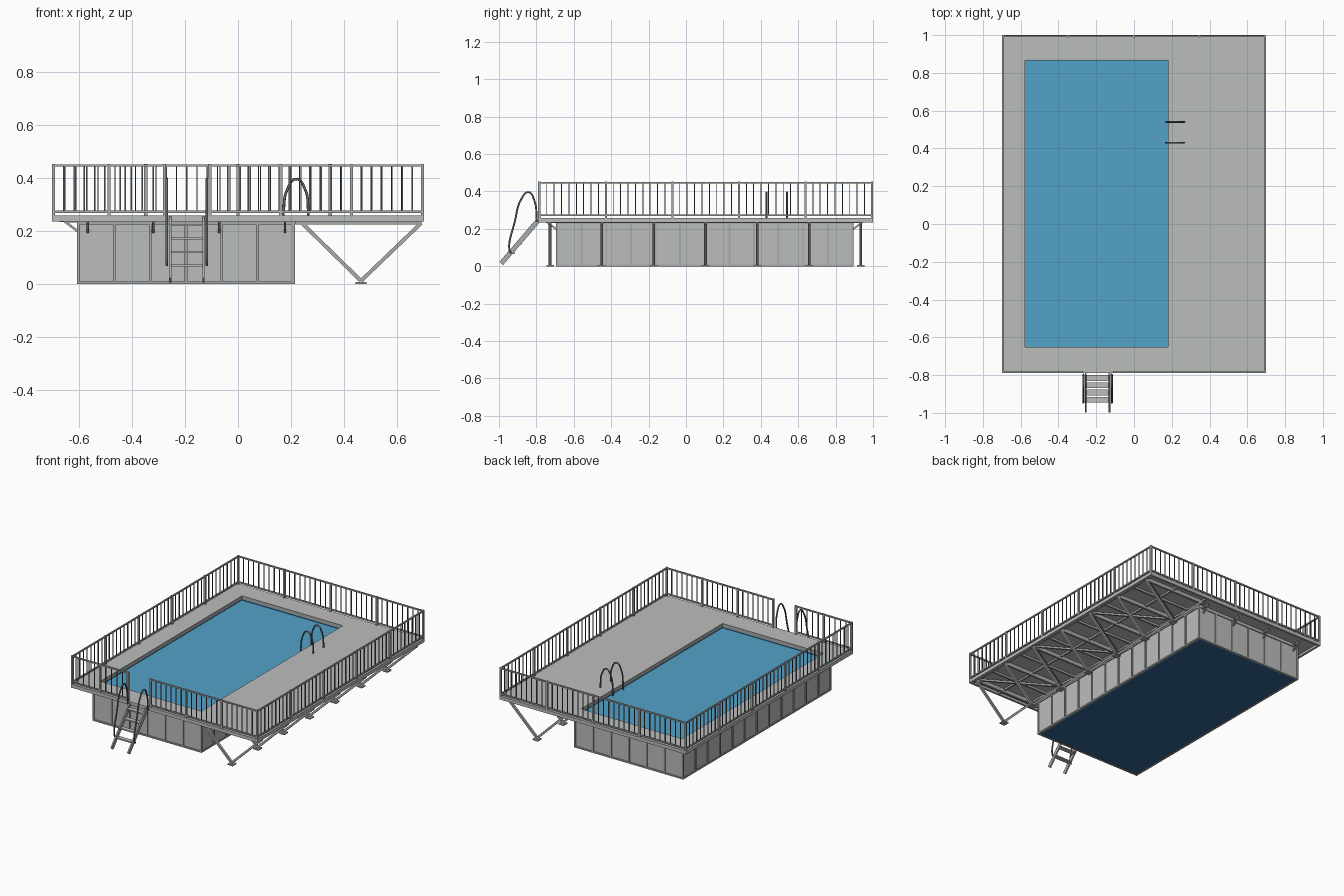
import bpy, bmesh
from mathutils import Vector, Matrix

if "Cube" in bpy.data.objects:
    bpy.data.objects.remove(bpy.data.objects["Cube"])


def material(name, r, g, b):
    m = bpy.data.materials.new(name)
    m.use_nodes = True
    m.diffuse_color = (r, g, b, 1)
    m.node_tree.nodes["Principled BSDF"].inputs["Base Color"].default_value = (r, g, b, 1)
    return m


GREY = material("pale grey panel", 0.5, 0.51, 0.5)
STEEL = material("steel grey", 0.4, 0.41, 0.41)
DARK = material("dark steel", 0.13, 0.14, 0.15)
WATER = material("water blue", 0.085, 0.36, 0.58)
LINER = material("liner blue", 0.03, 0.13, 0.29)


class Part:
    """Collects boxes and beams into one named object."""

    def __init__(self, name, mat):
        self.name, self.mat, self.bm = name, mat, bmesh.new()

    def box(self, x0, x1, y0, y1, z0, z1):
        size = Matrix.Diagonal((x1 - x0, y1 - y0, z1 - z0, 1))
        mid = Vector((x0 + x1, y0 + y1, z0 + z1)) / 2
        bmesh.ops.create_cube(self.bm, size=1, matrix=Matrix.Translation(mid) @ size)

    def beam(self, a, b, w=0.014, d=None):
        a, b = Vector(a), Vector(b)
        axis = (b - a).normalized()
        ref = Vector((0, 0, 1)) if abs(axis.z) < 0.99 else Vector((0, 1, 0))
        side = axis.cross(ref).normalized()
        rot = Matrix((side, axis.cross(side), axis)).transposed().to_4x4()
        size = Matrix.Diagonal((w, d or w, (b - a).length, 1))
        bmesh.ops.create_cube(self.bm, size=1, matrix=Matrix.Translation((a + b) / 2) @ rot @ size)

    def frame(self, outer, inner, z0, z1):
        ox0, ox1, oy0, oy1 = outer
        ix0, ix1, iy0, iy1 = inner
        self.box(ox0, ix0, oy0, oy1, z0, z1)
        self.box(ix1, ox1, oy0, oy1, z0, z1)
        self.box(ix0, ix1, oy0, iy0, z0, z1)
        self.box(ix0, ix1, iy1, oy1, z0, z1)

    def done(self):
        me = bpy.data.meshes.new(self.name)
        self.bm.to_mesh(me)
        self.bm.free()
        me.materials.append(self.mat)
        bpy.context.collection.objects.link(bpy.data.objects.new(self.name, me))


def grow(r, t):
    return (r[0] - t, r[1] + t, r[2] - t, r[3] + t)


def steps(a, b, n):
    return [a + (b - a) * i / n for i in range(n + 1)]


def tube(name, points, radius, mat):
    cu = bpy.data.curves.new(name, "CURVE")
    cu.dimensions, cu.bevel_depth, cu.bevel_resolution = "3D", radius, 2
    cu.resolution_u, cu.use_fill_caps = 6, True
    sp = cu.splines.new("BEZIER")
    sp.bezier_points.add(len(points) - 1)
    for bp, p in zip(sp.bezier_points, points):
        bp.co = p
        bp.handle_left_type = bp.handle_right_type = "AUTO"
    cu.materials.append(mat)
    bpy.context.collection.objects.link(bpy.data.objects.new(name, cu))


DECK = (-0.7, 0.7, -0.79, 1.0)
HOLE = (-0.58, 0.185, -0.655, 0.87)
TANK = (-0.6, 0.208, -0.69, 0.89)
TOP, UNDER = 0.258, 0.235

# Deck plate and its fascia
deck = Part("deck", GREY)
deck.frame(DECK, HOLE, 0.25, TOP)
deck.done()
fascia = Part("deck_fascia", GREY)
fascia.frame(DECK, grow(DECK, -0.015), UNDER, 0.25)
fascia.done()
trim = Part("pool_edge_trim", STEEL)
trim.frame(HOLE, grow(HOLE, -0.004), 0.235, TOP)
trim.done()

# Tank walls, lining, floor and water
walls = Part("tank_walls", GREY)
walls.frame(TANK, grow(TANK, -0.012), 0.004, 0.25)
walls.done()
lining = Part("tank_lining", LINER)
lining.frame(grow(TANK, -0.012), HOLE, 0.012, 0.249)
lining.box(*grow(TANK, -0.008), 0.002, 0.012)
lining.done()
water = Part("water", WATER)
water.box(*HOLE, 0.2, 0.226)
water.done()

# Tank ribs and bottom rail
ribs = Part("tank_ribs", STEEL)
ribs.frame(grow(TANK, 0.006), grow(TANK, -0.008), 0, 0.01)
ribs.frame(grow(TANK, 0.006), TANK, 0.225, UNDER)
for x in steps(TANK[0], TANK[1], 6):
    for y in TANK[2:]:
        ribs.box(x - 0.005, x + 0.005, y - 0.006, y + 0.006, 0, UNDER)
for y in steps(TANK[2], TANK[3], 12):
    for x in TANK[:2]:
        ribs.box(x - 0.006, x + 0.006, y - 0.005, y + 0.005, 0, UNDER)
ribs.done()

# Triangular supports beneath the wide side of the deck
supports = Part("deck_supports", STEEL)
feet = Part("support_feet", STEEL)
bays = steps(-0.727, 0.935, 6)
for y in bays:
    supports.beam((0.215, y, 0.231), (0.69, y, 0.231), 0.014)
    supports.beam((0.24, y, 0.23), (0.463, y, 0.012), 0.014)
    supports.beam((0.69, y, 0.23), (0.463, y, 0.012), 0.014)
    feet.box(0.443, 0.483, y - 0.02, y + 0.02, 0, 0.008)
supports.done()
feet.done()

# Joists and zigzag bracing under the deck
joists = Part("deck_joists", STEEL)
for y in steps(bays[0], bays[-1], 12):
    joists.box(0.21, 0.69, y - 0.006, y + 0.006, 0.236, 0.251)
for x in (0.225, 0.46, 0.675):
    joists.box(x - 0.006, x + 0.006, -0.78, 0.99, 0.238, 0.251)
for i, (a, b) in enumerate(zip(bays, bays[1:])):
    x0, x1 = (0.22, 0.68) if i % 2 else (0.68, 0.22)
    joists.beam((x0, a, 0.238), (x1, b, 0.238), 0.012)
joists.done()

# Small corner struts on the three narrow sides
struts = Part("deck_struts", STEEL)
for x in steps(-0.566, 0.177, 3):
    for wall, edge in ((-0.69, -0.745), (0.89, 0.945)):
        struts.beam((x, wall, 0.196), (x, edge, 0.236), 0.009)
        struts.beam((x, wall, UNDER), (x, edge, 0.24), 0.009)
for y in steps(-0.6, 0.8, 6):
    struts.beam((-0.6, y, 0.196), (-0.655, y, 0.238), 0.009)
    struts.beam((-0.6, y, UNDER), (-0.69, y, 0.24), 0.009)
struts.done()

# Railings: posts, two rails and thin balusters
posts = Part("railing_posts", STEEL)
rails = Part("railing_rails", STEEL)
balusters = Part("railing_balusters", DARK)
X, Y0, Y1 = 0.694, -0.784, 0.994


def railing(a, b, bays):
    a, b = Vector(a).to_3d(), Vector(b).to_3d()
    up = Vector((0, 0, 1))
    for z in (0.446, 0.272):
        rails.beam(a + up * z, b + up * z, 0.009)
    for i in range(bays + 1):
        p = a.lerp(b, i / bays)
        posts.beam(p + up * UNDER, p + up * 0.452, 0.012)
    n = bays * max(2, round((b - a).length / bays / 0.039))
    for i in range(1, n):
        if i % (n // bays):
            p = a.lerp(b, i / n)
            balusters.beam(p + up * 0.272, p + up * 0.446, 0.005)


railing((-X, Y0), (-0.277, Y0), 2)
railing((-0.106, Y0), (X, Y0), 3)
railing((-X, Y1), (X, Y1), 4)
railing((-X, Y0), (-X, Y1), 5)
railing((X, Y0), (X, Y1), 5)
for part in (posts, rails, balusters):
    part.done()

# Entry ladder with curved handrails
ladder = Part("entry_ladder", STEEL)
for x in (-0.255, -0.13):
    ladder.beam((x, -0.79, 0.245), (x, -0.988, 0.015), 0.009, 0.026)
ladder.done()
treads = Part("ladder_treads", GREY)
for i in range(5):
    y, z = -0.815 - 0.0385 * i, 0.222 - 0.0505 * i
    if z > 0.05:
        treads.box(-0.252, -0.133, y - 0.015, y + 0.015, z - 0.004, z + 0.004)
treads.done()
for name, x in (("right", -0.268), ("left", -0.117)):
    path = [(-0.935, 0.07), (-0.945, 0.09), (-0.915, 0.24), (-0.88, 0.36),
            (-0.842, 0.396), (-0.812, 0.355), (-0.797, 0.24)]
    tube(name + "_ladder_handrail", [(x, y, z) for y, z in path], 0.005, DARK)

# Pool grab hoops
for name, y in (("back", 0.54), ("front", 0.43)):
    path = [(0.17, 0.2), (0.172, 0.28), (0.185, 0.355), (0.219, 0.395),
            (0.253, 0.355), (0.264, 0.28), (0.264, 0.255)]
    tube(name + "_grab_hoop", [(x, y, z) for x, z in path], 0.005, DARK)
